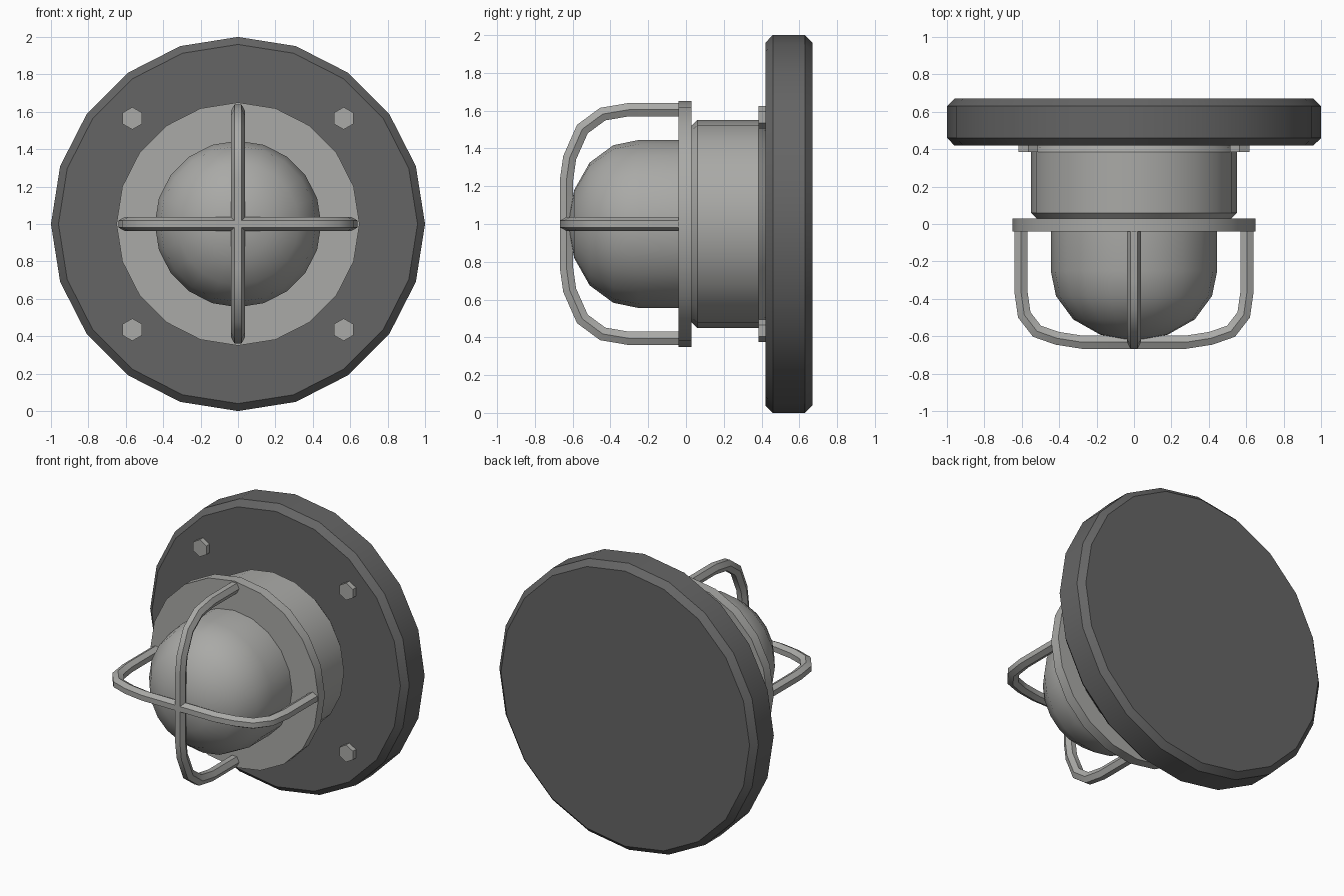
import bpy, bmesh, math
from mathutils import Vector

if "Cube" in bpy.data.objects:
    bpy.data.objects.remove(bpy.data.objects["Cube"])

CZ = 1.0  # height of the lamp axis


def material(name, rgb):
    m = bpy.data.materials.new(name)
    m.diffuse_color = (*rgb, 1)
    m.use_nodes = True
    m.node_tree.nodes["Principled BSDF"].inputs["Base Color"].default_value = m.diffuse_color
    return m


DARK = material("dark grey", (0.13, 0.13, 0.13))
LIGHT = material("light grey", (0.40, 0.40, 0.385))


def finish(name, bm, mat, angle=35):
    bmesh.ops.recalc_face_normals(bm, faces=bm.faces)
    me = bpy.data.meshes.new(name)
    bm.to_mesh(me)
    bm.free()
    me.materials.append(mat)
    ob = bpy.data.objects.new(name, me)
    bpy.context.collection.objects.link(ob)
    bpy.ops.object.select_all(action='DESELECT')
    bpy.context.view_layer.objects.active = ob
    ob.select_set(True)
    bpy.ops.object.shade_smooth_by_angle(angle=math.radians(angle))
    return ob


def skin(bm, rings):
    n = len(rings[0])
    for a, b in zip(rings, rings[1:]):
        for i in range(n):
            j = (i + 1) % n
            bm.faces.new((a[i], a[j], b[j], b[i]))
    bm.faces.new(rings[0])
    bm.faces.new(rings[-1])


def lathe(name, profile, mat, sides=20, cx=0, cz=CZ, angle=35):
    """Turn (radius, y) points around a front-to-back axis, vertex at top."""
    bm = bmesh.new()
    rings = []
    for r, y in profile:
        rings.append([bm.verts.new((cx + r * math.sin(2 * math.pi * i / sides), y,
                                    cz + r * math.cos(2 * math.pi * i / sides)))
                      for i in range(sides)])
    skin(bm, rings)
    bmesh.ops.remove_doubles(bm, verts=bm.verts, dist=0.0005)
    return finish(name, bm, mat, angle)


def hoop(name, outer, vertical):
    """Sweep a hexagon along a mirrored U given by its outer edge (u, y)."""
    h = 0.035
    pts = [Vector(p) for p in outer] + [Vector((-u, y)) for u, y in reversed(outer)]
    bm = bmesh.new()
    rings = []
    for k, p in enumerate(pts):
        d1 = (p - pts[k - 1]).normalized() if k else None
        d2 = (pts[k + 1] - p).normalized() if k < len(pts) - 1 else None
        d1, d2 = d1 or d2, d2 or d1
        t = (d1 + d2).normalized()
        nrm = Vector((-t.y, t.x)) / max(t.dot(d1), 0.5)  # mitred normal
        if nrm.dot(p - Vector((0, -0.1))) < 0:
            nrm = -nrm
        c = p - nrm * h
        ring = []
        for i in range(6):
            a = math.pi * i / 3
            q = c + nrm * (h * math.sin(a) / math.sin(math.pi / 3))
            w = 0.037 * math.cos(a)
            ring.append(bm.verts.new((w, q.y, CZ + q.x) if vertical else (q.x, q.y, CZ + w)))
        rings.append(ring)
    skin(bm, rings)
    return finish(name, bm, LIGHT)


# Wall plate, housing and flange
lathe("wall_plate", [(0.96, 0.42), (1.0, 0.46), (1.0, 0.63), (0.96, 0.67)], DARK)
lathe("housing", [(0.52, 0.02), (0.52, 0.03), (0.55, 0.06), (0.55, 0.385), (0.515, 0.425)], LIGHT)
lathe("flange", [(0.65, -0.04), (0.65, 0.03)], LIGHT)

# Domed lens
lathe("lens_dome", [(0.445, -0.03), (0.445, -0.25), (0.417, -0.385), (0.325, -0.51),
                    (0.18, -0.592), (0, -0.625)], LIGHT, angle=40)

# Guard cage
hoop("vertical_guard", [(0.64, -0.03), (0.64, -0.307), (0.615, -0.455), (0.525, -0.577),
                        (0.36, -0.65), (0.24, -0.667)], True)
hoop("horizontal_guard", [(0.64, -0.03), (0.64, -0.36), (0.62, -0.50), (0.54, -0.603),
                          (0.42, -0.645), (0.28, -0.667)], False)

# Four hex bolts
for sx in (-1, 1):
    for sz in (-1, 1):
        lathe("bolt", [(0.06, 0.385), (0.06, 0.43)], LIGHT, 6, 0.565 * sx, CZ + 0.565 * sz)
